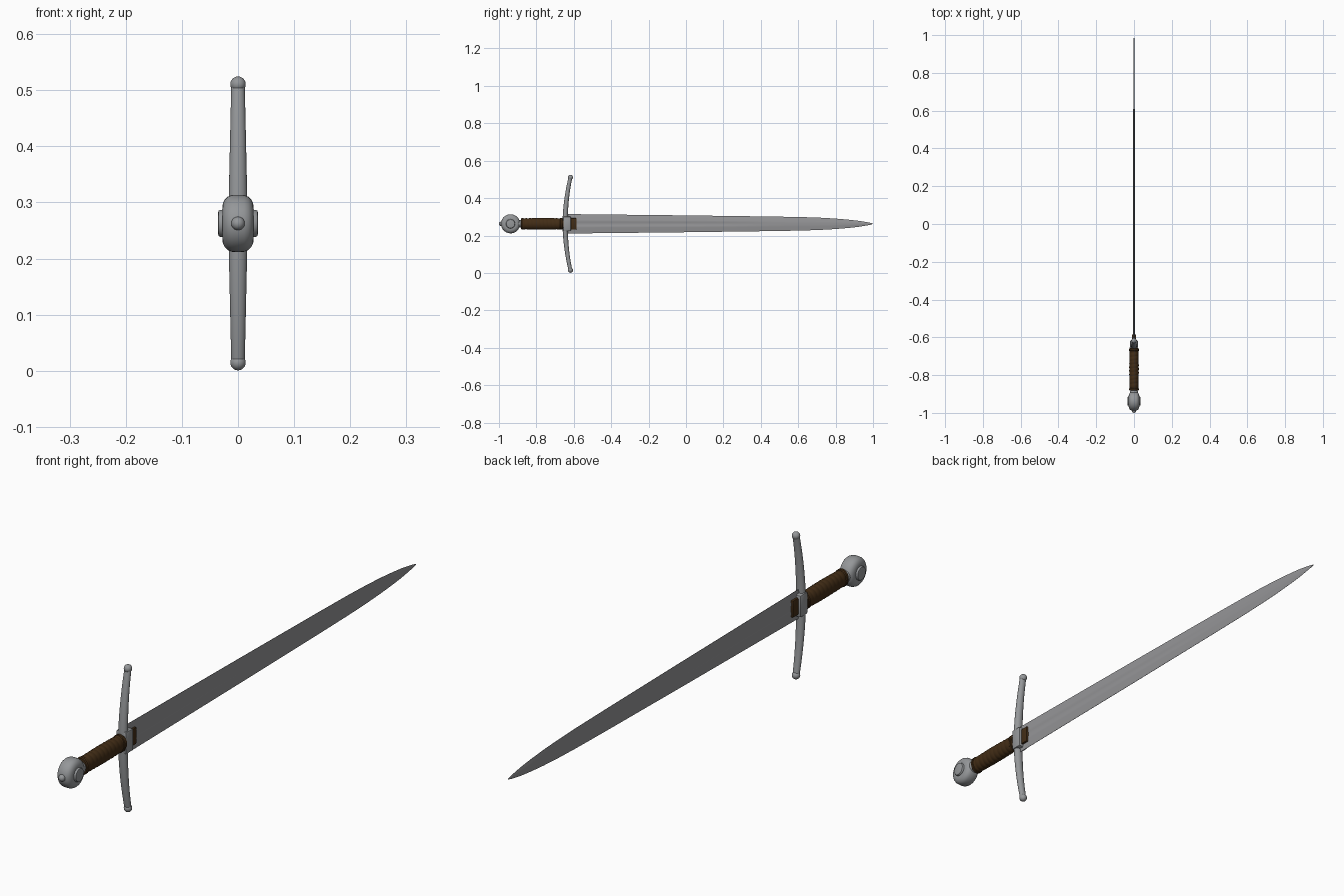
import bpy, bmesh, math
from mathutils import Vector

if "Cube" in bpy.data.objects:
    bpy.data.objects.remove(bpy.data.objects["Cube"])

CZ = 0.2625  # height of the sword axis


def mat(name, col):
    m = bpy.data.materials.new(name)
    m.diffuse_color = (*col, 1)
    m.use_nodes = True
    m.node_tree.nodes["Principled BSDF"].inputs["Base Color"].default_value = m.diffuse_color
    return m


BLADE = mat("blade steel", (0.30, 0.30, 0.31))
STEEL = mat("fitting steel", (0.30, 0.31, 0.32))
LEATHER = mat("brown leather", (0.055, 0.026, 0.008))


def finish(name, bm, material, angle=35):
    bmesh.ops.recalc_face_normals(bm, faces=bm.faces)
    me = bpy.data.meshes.new(name)
    bm.to_mesh(me)
    bm.free()
    ob = bpy.data.objects.new(name, me)
    bpy.context.collection.objects.link(ob)
    me.materials.append(material)
    bpy.context.view_layer.objects.active = ob
    ob.select_set(True)
    bpy.ops.object.shade_smooth_by_angle(angle=math.radians(angle))
    ob.select_set(False)
    return ob


def loft(name, rings, material, angle=35):
    """Skin a list of closed rings and cap both ends."""
    bm = bmesh.new()
    vs = [[bm.verts.new(p) for p in r] for r in rings]
    n = len(rings[0])
    for a, b in zip(vs, vs[1:]):
        for i in range(n):
            bm.faces.new((a[i], a[(i + 1) % n], b[(i + 1) % n], b[i]))
    bm.faces.new(vs[0])
    bm.faces.new(vs[-1])
    return finish(name, bm, material, angle)


def interp(table, y):
    for (y0, a), (y1, b) in zip(table, table[1:]):
        if y <= y1:
            return a + (b - a) * (y - y0) / (y1 - y0)
    return table[-1][1]


def ellipse_y(y, rx, rz, n=32):
    return [(rx * math.cos(t), y, CZ + rz * math.sin(t))
            for t in (math.tau * i / n for i in range(n))]


def ball(name, y, z, r):
    bm = bmesh.new()
    bmesh.ops.create_uvsphere(bm, u_segments=24, v_segments=14, radius=r)
    bmesh.ops.translate(bm, vec=(0, y, z), verts=bm.verts)
    finish(name, bm, STEEL, 60)


def block(name, size, y, material, bevel):
    bm = bmesh.new()
    bmesh.ops.create_cube(bm, size=1)
    bmesh.ops.scale(bm, vec=size, verts=bm.verts)
    bmesh.ops.translate(bm, vec=(0, y, CZ), verts=bm.verts)
    bmesh.ops.bevel(bm, geom=bm.edges[:], offset=bevel, segments=2,
                    profile=0.5, affect='EDGES')
    return finish(name, bm, material)


# Blade: lens section with a shallow fuller that fades out along the length
WIDTH = [(-0.64, .052), (0.0, .045), (0.45, .039), (0.62, .036), (0.72, .0325),
         (0.80, .028), (0.87, .022), (0.92, .0165), (0.96, .010), (0.985, .0055), (1.0, .001)]
rings = []
for y in [-0.64, -0.3, 0, 0.2, 0.35, 0.45, 0.55, 0.62, 0.67, 0.72, 0.76, 0.80,
          0.835, 0.87, 0.895, 0.92, 0.94, 0.96, 0.975, 0.985, 1.0]:
    w = interp(WIDTH, y)
    t = interp([(-0.64, .0055), (0.45, .0045), (0.9, .003), (1.0, .001)], y)
    f = interp([(-0.64, .45), (0.2, .4), (0.45, 0), (1.0, 0)], y)  # fuller depth
    half = [(1, .08), (.4, .85), (.28, .95), (.15, 1 - .8 * f), (0, 1 - f),
            (-.15, 1 - .8 * f), (-.28, .95), (-.4, .85), (-1, .08)]
    rings.append([(t * d, y, CZ + w * u) for u, d in half] +
                 [(-t * d, y, CZ + w * u) for u, d in reversed(half)])
loft("blade", rings, BLADE, 30)

# Crossguard: tapered bar bowed towards the blade
rings = []
for i in range(33):
    s = -1 + i / 16
    a = abs(s)
    y = -0.646 + 0.028 * a ** 2
    d = Vector((0, 0.056 * s / 0.248, 1)).normalized()
    side = Vector((0, d.z, -d.y))
    rx, ry = .0175 - .0055 * a, .0145 - .0045 * a
    c = Vector((0, y, CZ + 0.248 * s))
    rings.append([c + Vector((rx * math.cos(t), 0, 0)) + side * ry * math.sin(t)
                  for t in (math.tau * k / 20 for k in range(20))])
loft("crossguard", rings, STEEL)
for side in (-1, 1):
    ball("guard_end_ball", -0.618, CZ + side * 0.248, 0.0138)

# Guard centre block and leather rain guard
block("guard_centre", (0.040, 0.042, 0.078), -0.636, STEEL, 0.005)
block("rain_guard", (0.022, 0.040, 0.060), -0.605, LEATHER, 0.003)

# Grip: oval handle with a spiral leather wrap
rings = []
N, M = 32, 120
for i in range(M + 1):
    y = -0.88 + 0.225 * i / M
    swell = 1 - 0.08 * abs(2 * i / M - 1) ** 2
    ring = []
    for k in range(N):
        t = math.tau * k / N
        r = swell + 0.045 * abs(math.sin(math.pi * 11 * i / M + t / 2)) - 0.03
        ring.append((0.025 * r * math.cos(t), y, CZ + 0.031 * r * math.sin(t)))
    rings.append(ring)
loft("grip", rings, LEATHER, 60)

# Leather bands at the grip ends and a steel collar under the pommel
for y in (-0.874, -0.667):
    loft("grip_band", [ellipse_y(y + d, .0255 - e, .0315 - e) for d, e in
                       ((-.007, .003), (-.004, 0), (.004, 0), (.007, .003))], LEATHER)
loft("pommel_collar", [ellipse_y(-0.90, .021, .021), ellipse_y(-0.885, .021, .021),
                       ellipse_y(-0.880, .018, .018)], STEEL)

# Pommel: rounded wheel turned about the x axis, raised boss on each side
PY = -0.938
half = [(.0355, .019), (.0345, .0225), (.032, .024), (.028, .0245), (.0280, .029),
        (.0268, .036), (.0235, .0425), (.0185, .0475), (.011, .0505)]
prof = half + [(0, .051)] + [(-x, r) for x, r in reversed(half)]
loft("pommel", [[(x, PY + r * math.cos(t), CZ + r * math.sin(t))
                 for t in (math.tau * k / 40 for k in range(40))] for x, r in prof], STEEL)

# Peen button on the end of the pommel
ball("peen_button", -0.988, CZ, 0.012)
